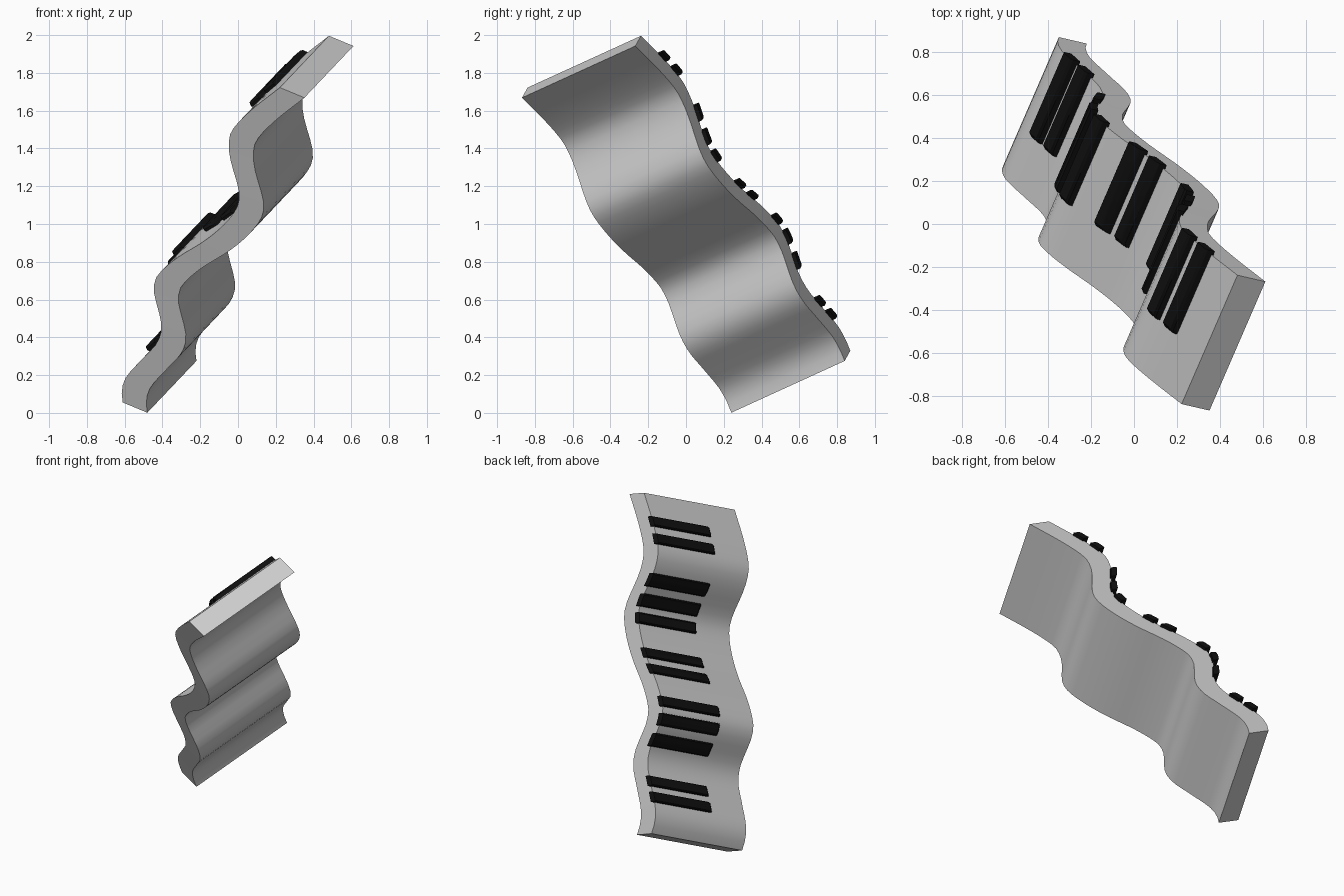
import bpy, bmesh
from mathutils import Vector

if "Cube" in bpy.data.objects:
    bpy.data.objects.remove(bpy.data.objects["Cube"])

# Frame of the tilted keyboard: width, length and thickness directions
W = Vector((0.26, 0.60, 0.274))
L = Vector((0.382, -0.511, 0.770)).normalized()
N = W.cross(L).normalized()
T = Vector((0.13, -0.03, -0.054))
START = Vector((-0.61, 0.27, 0.055))
UP = -T.normalized()

# Wave profile of the playing surface (along length, offset)
WAVE = [(0, 0), (.06, -.033), (.142, -.045), (.297, -.009), (.429, .022),
        (.531, .002), (.663, -.099), (.702, -.123), (.775, -.137), (.923, -.091),
        (1.118, .008), (1.272, .064), (1.408, .083), (1.492, .052), (1.624, -.058),
        (1.708, -.108), (1.787, -.124), (1.945, -.084), (2.168, .004)]


def height(s):
    for i in range(len(WAVE) - 1):
        (s0, n0), (s1, n1) = WAVE[i], WAVE[i + 1]
        if s <= s1 or i == len(WAVE) - 2:
            def slope(k):
                a, b = WAVE[max(k - 1, 0)], WAVE[min(k + 1, len(WAVE) - 1)]
                return (b[1] - a[1]) / (b[0] - a[0])
            h = s1 - s0
            t = (s - s0) / h
            return ((2*t**3 - 3*t*t + 1) * n0 + (t**3 - 2*t*t + t) * h * slope(i)
                    + (3*t*t - 2*t**3) * n1 + (t**3 - t*t) * h * slope(i + 1))


def surf(s, w):
    return START + L * s + N * height(s) + W * w


def sweep(name, rings, color=None):
    bm = bmesh.new()
    vs = [[bm.verts.new(p) for p in r] for r in rings]
    for a, b in zip(vs, vs[1:]):
        for j in range(len(a)):
            k = (j + 1) % len(a)
            bm.faces.new((a[j], a[k], b[k], b[j]))
    bm.faces.new(vs[0])
    bm.faces.new(vs[-1])
    bmesh.ops.recalc_face_normals(bm, faces=bm.faces)
    me = bpy.data.meshes.new(name)
    bm.to_mesh(me)
    bm.free()
    ob = bpy.data.objects.new(name, me)
    bpy.context.collection.objects.link(ob)
    if color:
        me.materials.append(color)
    bpy.ops.object.select_all(action='DESELECT')
    ob.select_set(True)
    bpy.context.view_layer.objects.active = ob
    bpy.ops.object.shade_smooth_by_angle(angle=0.5)
    return ob


# Wavy keyboard slab
rings = []
for i in range(49):
    s = 2.168 * i / 48
    a, b = surf(s, 0), surf(s, 1)
    rings.append([a, b, b + T, a + T])
sweep("keyboard_slab", rings)

# Raised black keys with a sloping front, following the wave
black = bpy.data.materials.new("black")
black.diffuse_color = (0.005, 0.005, 0.005, 1)
black.use_nodes = True
black.node_tree.nodes["Principled BSDF"].inputs["Base Color"].default_value = black.diffuse_color
KEYS = [.225, .333, .587, .70, .813, 1.041, 1.155, 1.388, 1.495, 1.604, 1.848, 1.967]
H, HALF = 0.035, 0.034
for n, c in enumerate(KEYS):
    rings = []
    for f in (-1, -.75, 0, .75, 1):
        s = c + f * HALF
        top = H if abs(f) < 1 else H * .75
        rings.append([surf(s, .385) - UP * .01, surf(s, 1.03) - UP * .01,
                      surf(s, 1.03) + UP * top, surf(s, .41) + UP * top,
                      surf(s, .385) + UP * top * .5])
    sweep(f"black_key_{n + 1}", rings, black)
